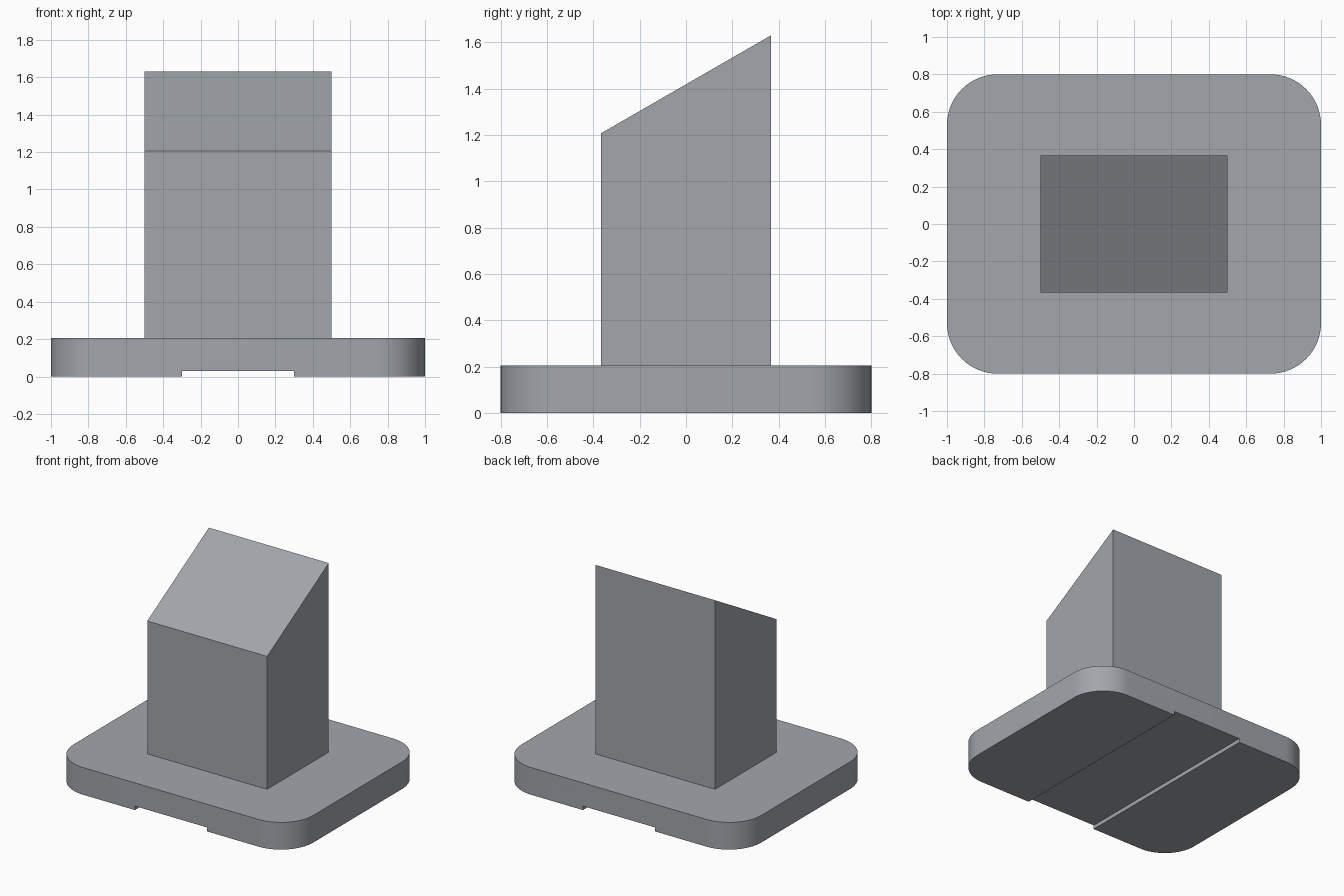
import bpy, bmesh, math

if "Cube" in bpy.data.objects:
    bpy.data.objects.remove(bpy.data.objects["Cube"])

grey = bpy.data.materials.new("cool grey")
grey.diffuse_color = (0.36, 0.38, 0.41, 1)
grey.use_nodes = True
grey.node_tree.nodes["Principled BSDF"].inputs["Base Color"].default_value = grey.diffuse_color


def prism(name, points, direction):
    """Closed solid made by extruding a planar outline along a direction."""
    bm = bmesh.new()
    face = bm.faces.new([bm.verts.new(p) for p in points])
    ext = bmesh.ops.extrude_face_region(bm, geom=[face], use_keep_orig=True)
    moved = [v for v in ext["geom"] if isinstance(v, bmesh.types.BMVert)]
    bmesh.ops.translate(bm, vec=direction, verts=moved)
    bmesh.ops.recalc_face_normals(bm, faces=bm.faces)
    mesh = bpy.data.meshes.new(name)
    bm.to_mesh(mesh)
    bm.free()
    obj = bpy.data.objects.new(name, mesh)
    bpy.context.collection.objects.link(obj)
    mesh.materials.append(grey)
    return obj


# Base plate with rounded corners
HX, HY, R, STEPS = 1.0, 0.8, 0.27, 16
outline = []
for quarter, (sx, sy) in enumerate([(1, 1), (-1, 1), (-1, -1), (1, -1)]):
    for i in range(STEPS + 1):
        a = math.pi / 2 * (quarter + i / STEPS)
        outline.append((sx * (HX - R) + R * math.cos(a),
                        sy * (HY - R) + R * math.sin(a), 0))
base = prism("base_plate", outline, (0, 0, 0.205))

# Shallow channel along the underside
channel = prism("channel_cutter",
                [(-0.3, -1, -0.1), (0.3, -1, -0.1), (0.3, -1, 0.03), (-0.3, -1, 0.03)],
                (0, 2, 0))
cut = base.modifiers.new("channel", 'BOOLEAN')
cut.operation = 'DIFFERENCE'
cut.solver = 'EXACT'
cut.object = channel
bpy.context.view_layer.objects.active = base
base.select_set(True)
bpy.ops.object.modifier_apply(modifier=cut.name)
bpy.data.objects.remove(channel, do_unlink=True)
bpy.ops.object.shade_smooth_by_angle(angle=math.radians(30))

# Upright block with a sloped top, low at the front
prism("sloped_block",
      [(-0.5, -0.367, 0.205), (-0.5, 0.367, 0.205), (-0.5, 0.367, 1.63), (-0.5, -0.367, 1.207)],
      (1, 0, 0))
